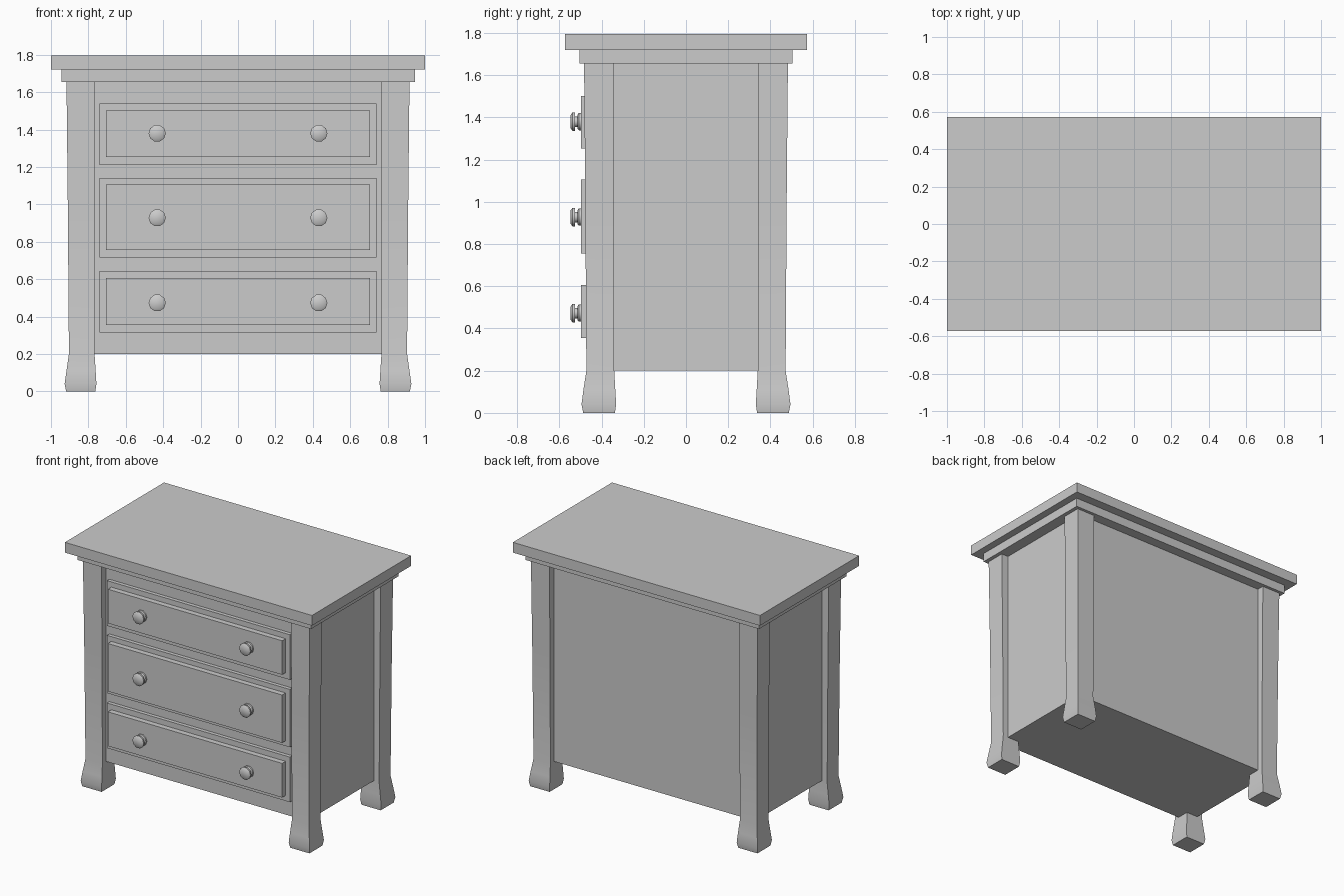
import bpy, bmesh, math

if "Cube" in bpy.data.objects:
    bpy.data.objects.remove(bpy.data.objects["Cube"])


def make_object(name, bm):
    bmesh.ops.recalc_face_normals(bm, faces=bm.faces[:])
    mesh = bpy.data.meshes.new(name)
    bm.to_mesh(mesh)
    bm.free()
    ob = bpy.data.objects.new(name, mesh)
    bpy.context.collection.objects.link(ob)
    return ob


def box(name, x0, x1, y0, y1, z0, z1):
    bm = bmesh.new()
    bmesh.ops.create_cube(bm, size=1)
    for v in bm.verts:
        v.co = ((x0 + x1) / 2 + v.co.x * (x1 - x0),
                (y0 + y1) / 2 + v.co.y * (y1 - y0),
                (z0 + z1) / 2 + v.co.z * (z1 - z0))
    return make_object(name, bm)


def loft(name, rings, smooth_angle):
    """Skin a list of equal-length rings and cap both ends."""
    bm = bmesh.new()
    loops = [[bm.verts.new(p) for p in ring] for ring in rings]
    n = len(loops[0])
    for a, b in zip(loops, loops[1:]):
        for i in range(n):
            j = (i + 1) % n
            bm.faces.new((a[i], a[j], b[j], b[i]))
    bm.faces.new(loops[0])
    bm.faces.new(loops[-1])
    ob = make_object(name, bm)
    bpy.ops.object.select_all(action='DESELECT')
    ob.select_set(True)
    bpy.context.view_layer.objects.active = ob
    bpy.ops.object.shade_smooth_by_angle(angle=math.radians(smooth_angle))
    return ob


# Top board, moulding beneath it and the carcass
box("top_board", -1, 1, -0.573, 0.573, 1.72, 1.795)
box("top_moulding", -0.945, 0.945, -0.505, 0.505, 1.655, 1.72)
box("carcass", -0.861, 0.861, -0.43, 0.43, 0.2, 1.66)

# Corner posts with flared feet: z, outer x, inner x, outer y, inner y
leg_sections = [
    (0.00, 0.919, 0.763, 0.487, 0.337),
    (0.04, 0.927, 0.757, 0.495, 0.331),
    (0.11, 0.917, 0.761, 0.486, 0.335),
    (0.20, 0.904, 0.767, 0.472, 0.340),
    (1.00, 0.910, 0.767, 0.477, 0.340),
    (1.66, 0.917, 0.767, 0.483, 0.340),
]
for side, sx in (("left", -1), ("right", 1)):
    for end, sy in (("front", -1), ("back", 1)):
        rings = [[(sx * xi, sy * yi, z), (sx * xo, sy * yi, z),
                  (sx * xo, sy * yo, z), (sx * xi, sy * yo, z)]
                 for z, xo, xi, yo, yi in leg_sections]
        loft(f"{end}_{side}_leg", rings, 20)

# Knob profile: y, radius
knob_profile = [(-0.49, 0.043), (-0.508, 0.043), (-0.513, 0.036), (-0.515, 0.026),
                (-0.525, 0.026), (-0.527, 0.046), (-0.538, 0.046), (-0.548, 0.031)]
SIDES = 10

# Drawers: border z range, raised panel z range, knob height
drawers = {
    "top": (1.21, 1.54, 1.253, 1.502, 1.38),
    "middle": (0.717, 1.14, 0.755, 1.105, 0.928),
    "bottom": (0.315, 0.645, 0.355, 0.605, 0.473),
}
for name, (a0, a1, b0, b1, kz) in drawers.items():
    box(f"{name}_drawer_border", -0.74, 0.74, -0.457, -0.42, a0, a1)
    box(f"{name}_drawer_panel", -0.705, 0.705, -0.497, -0.44, b0, b1)
    for side, kx in (("left", -0.432), ("right", 0.432)):
        rings = [[(kx + r * math.cos(2 * math.pi * i / SIDES), y,
                   kz + r * math.sin(2 * math.pi * i / SIDES))
                  for i in range(SIDES)] for y, r in knob_profile]
        loft(f"{name}_drawer_{side}_knob", rings, 40)
